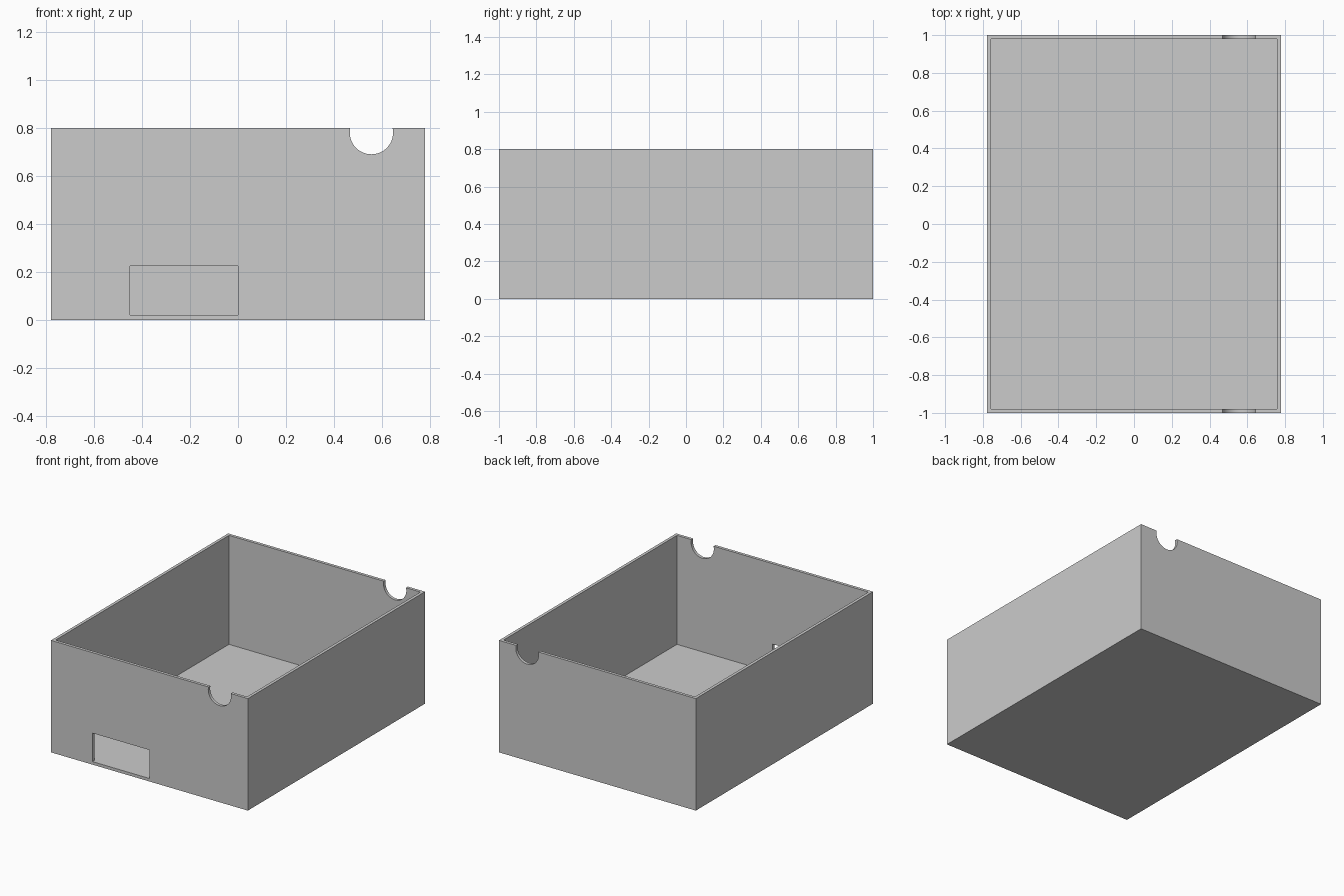
import bpy
import math

if "Cube" in bpy.data.objects:
    bpy.data.objects.remove(bpy.data.objects["Cube"], do_unlink=True)

WIDTH, DEPTH, HEIGHT, WALL = 1.556, 2.0, 0.8, 0.0215

grey = bpy.data.materials.new("light_grey")
grey.use_nodes = True
grey.diffuse_color = (0.6, 0.6, 0.6, 1)
grey.node_tree.nodes["Principled BSDF"].inputs["Base Color"].default_value = (0.6, 0.6, 0.6, 1)


def box(name, low, high):
    """Add a box between two opposite corners."""
    centre = [(a + b) / 2 for a, b in zip(low, high)]
    bpy.ops.mesh.primitive_cube_add(size=1, location=centre)
    obj = bpy.context.object
    obj.name = name
    obj.scale = [b - a for a, b in zip(low, high)]
    bpy.ops.object.transform_apply(location=True, rotation=True, scale=True)
    obj.data.materials.append(grey)
    return obj


def cut(target, cutter):
    """Subtract the cutter from the target and discard it."""
    mod = target.modifiers.new("cut", "BOOLEAN")
    mod.operation = "DIFFERENCE"
    mod.solver = "EXACT"
    mod.object = cutter
    bpy.context.view_layer.objects.active = target
    bpy.ops.object.modifier_apply(modifier=mod.name)
    bpy.data.objects.remove(cutter, do_unlink=True)


# Open tray with thin walls and floor
x, y = WIDTH / 2, DEPTH / 2
tray = box("open_tray", (-x, -y, 0), (x, y, HEIGHT))
cut(tray, box("hollow", (WALL - x, WALL - y, WALL), (x - WALL, y - WALL, HEIGHT + 1)))

# Round notches in the rims of the front and back walls
bpy.ops.mesh.primitive_cylinder_add(vertices=64, radius=0.09, depth=DEPTH + 1,
                                    location=(0.555, 0, 0.78),
                                    rotation=(math.pi / 2, 0, 0))
notch = bpy.context.object
notch.data.materials.append(grey)
cut(tray, notch)

# Rectangular opening in the front wall, level with the floor
cut(tray, box("opening", (-0.45, -y - 0.1, WALL), (0, -y + 0.2, 0.225)))

# Smooth notch curves with sharp box edges
bpy.ops.object.select_all(action="DESELECT")
tray.select_set(True)
bpy.context.view_layer.objects.active = tray
bpy.ops.object.shade_smooth_by_angle(angle=math.radians(30))
